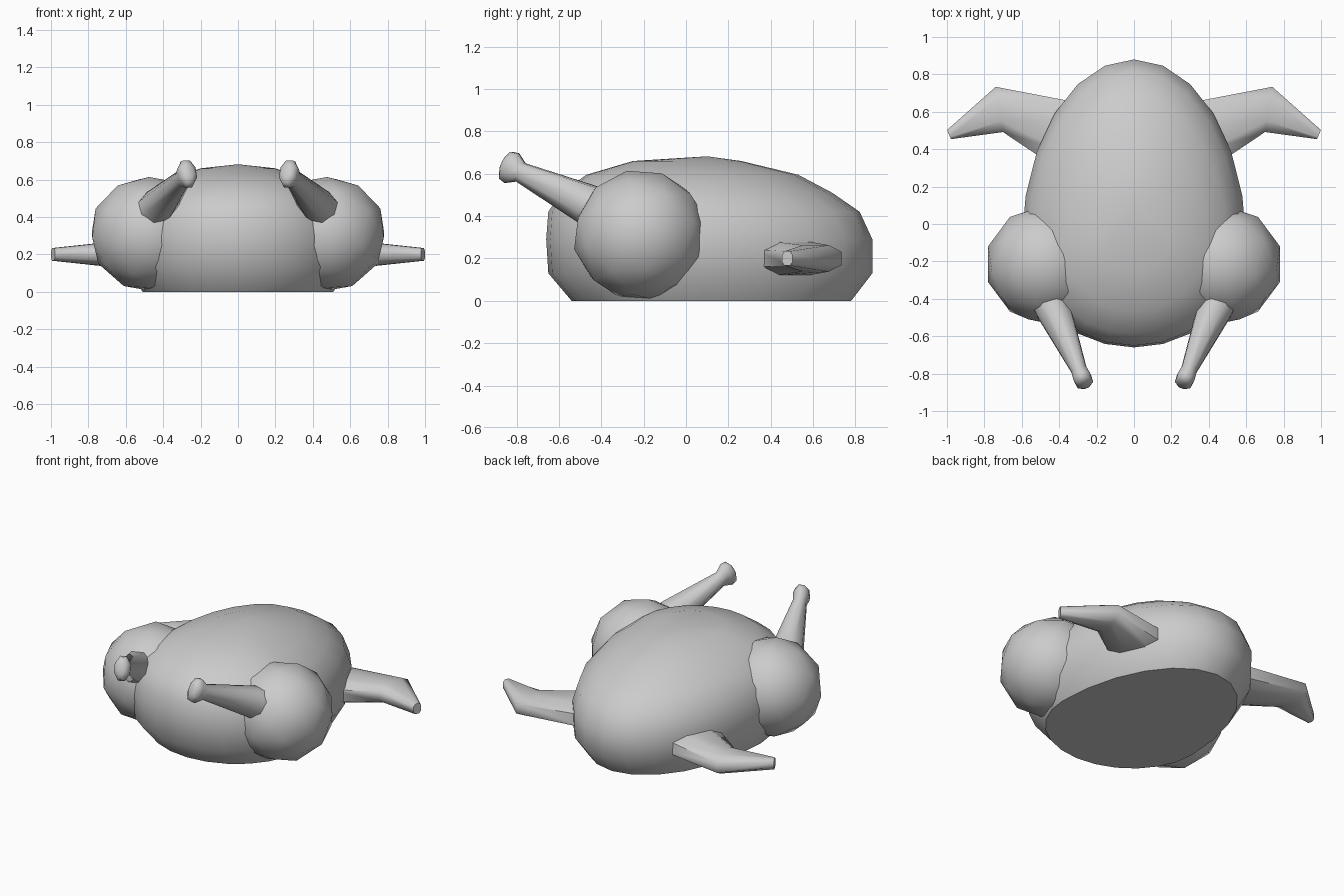
import bpy, bmesh
from math import sin, cos, pi, radians
from mathutils import Vector, Matrix

cube = bpy.data.objects.get("Cube")
if cube:
    bpy.data.objects.remove(cube, do_unlink=True)

GREY = (0.6, 0.6, 0.6, 1)
mat = bpy.data.materials.new("plain grey")
mat.use_nodes = True
mat.diffuse_color = GREY
mat.node_tree.nodes["Principled BSDF"].inputs["Base Color"].default_value = GREY


def finish(name, bm, angle=60):
    """Turn a bmesh into a smooth shaded object."""
    bmesh.ops.recalc_face_normals(bm, faces=bm.faces[:])
    mesh = bpy.data.meshes.new(name)
    bm.to_mesh(mesh)
    bm.free()
    mesh.materials.append(mat)
    obj = bpy.data.objects.new(name, mesh)
    bpy.context.collection.objects.link(obj)
    bpy.ops.object.select_all(action="DESELECT")
    obj.select_set(True)
    bpy.context.view_layer.objects.active = obj
    bpy.ops.object.shade_smooth_by_angle(angle=radians(angle))
    return obj


def loft(rings, tip=None):
    """Skin closed rings of points; end in a tip point or a flat cap."""
    bm = bmesh.new()
    loops = [[bm.verts.new(p) for p in ring] for ring in rings]
    n = len(loops[0])
    for a, b in zip(loops, loops[1:]):
        for i in range(n):
            j = (i + 1) % n
            bm.faces.new((a[i], a[j], b[j], b[i]))
    bm.faces.new(loops[0])
    if tip:
        t = bm.verts.new(tip)
        for i in range(n):
            bm.faces.new((loops[-1][i], loops[-1][(i + 1) % n], t))
    else:
        bm.faces.new(loops[-1])
    return bm


def oval(center, u, v, n=8, power=1.0):
    """Ring around center with half axes u and v; low power is boxier."""
    def soft(c):
        return (abs(c) ** power) * (1 if c > 0 else -1)
    return [Vector(center) + soft(cos(2 * pi * (i + 0.5) / n)) * Vector(u)
            + soft(sin(2 * pi * (i + 0.5) / n)) * Vector(v) for i in range(n)]


# Body: egg-shaped level rings (height, front y, back y, half width)
def egg(z, front, back, width, n=24):
    mid = front + (back - front) * 0.36
    ring = []
    for i in range(n):
        a = 2 * pi * i / n
        reach = (back - mid) if cos(a) > 0 else (mid - front)
        ring.append(Vector((width * sin(a), mid + reach * cos(a), z)))
    return ring


levels = [(0, -0.54, 0.78, 0.51), (0.13, -0.65, 0.88, 0.59),
          (0.29, -0.66, 0.88, 0.6), (0.42, -0.65, 0.82, 0.57),
          (0.51, -0.59, 0.69, 0.5), (0.595, -0.47, 0.53, 0.38),
          (0.66, -0.25, 0.26, 0.2)]
body = finish("body", loft([egg(*lv) for lv in levels], (0, 0.1, 0.682)))
# Crisp rim around the flat underside
for e in body.data.edges:
    if all(body.data.vertices[k].co.z < 0.001 for k in e.vertices):
        e.use_edge_sharp = True

for side, word in ((1, "left"), (-1, "right")):
    flip = Matrix.Diagonal((side, 1, 1, 1))

    # Thigh: faceted ball set into the body
    bm = bmesh.new()
    bmesh.ops.create_icosphere(bm, subdivisions=2, radius=0.32)
    bm.transform(flip @ Matrix.Translation((0.475, -0.215, 0.31))
                 @ Matrix.Rotation(radians(12), 4, "X")
                 @ Matrix.Diagonal((1, 1, 0.97, 1)))
    for v in bm.verts:
        v.co.z = max(v.co.z, 0.002)
    finish(word + "_thigh", bm)

    # Drumstick: tapered shank with a flared knob at the end
    start, end = Vector((0.46, -0.39, 0.42)), Vector((0.262, -0.855, 0.642))
    axis = end - start
    across = axis.cross(Vector((0, 0, 1))).normalized()
    up = across.cross(axis).normalized()
    stations = [(0, 0.105, 0.105), (0.15, 0.1, 0.1), (0.84, 0.045, 0.05),
                (0.93, 0.052, 0.082), (0.99, 0.048, 0.075), (1.02, 0.025, 0.04)]
    bm = loft([oval(start + axis * t, across * w, up * h) for t, w, h in stations])
    bm.transform(flip)
    finish(word + "_drumstick", bm)

    # Wing: flat bent blade (rear edge, front edge, half thickness)
    sections = [((0.25, 0.645), (0.44, 0.31), 0.088),
                ((0.74, 0.737), (0.7, 0.488), 0.066),
                ((1.0, 0.503), (0.978, 0.453), 0.036)]
    rings = []
    for rear, front, thick in sections:
        r, f = Vector((*rear, 0.2)), Vector((*front, 0.2))
        rings.append(oval((r + f) / 2, (r - f) / 2 * 1.03,
                          (0, 0, thick), power=0.75))
    bm = loft(rings)
    bm.transform(flip)
    finish(word + "_wing", bm)
